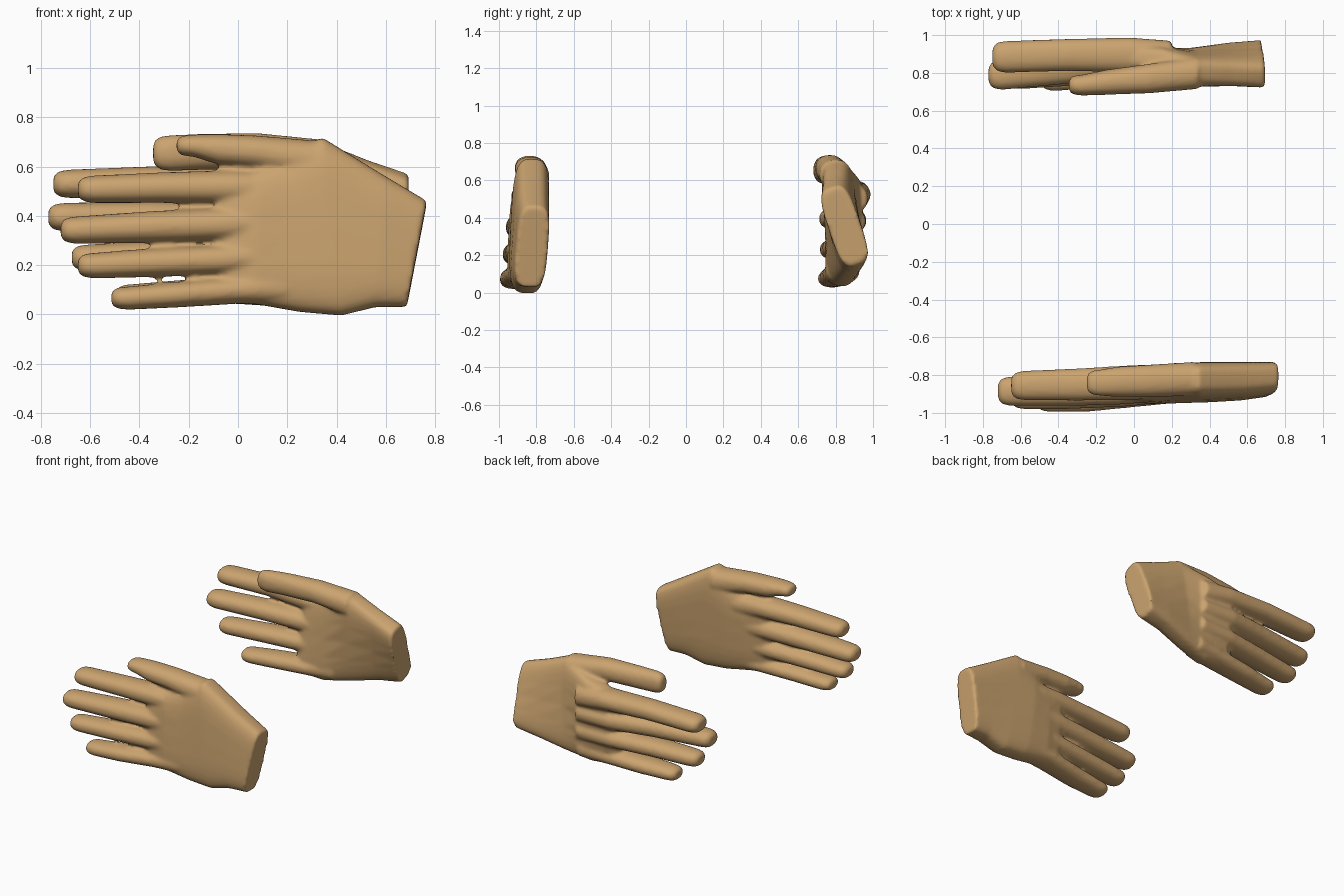
import bpy, bmesh, math
from mathutils import Vector

skin = bpy.data.materials.new("tan skin")
skin.diffuse_color = (0.60, 0.37, 0.16, 1)
SEG = 32


def spow(v, e):
    return math.copysign(abs(v) ** e, v)


def loft(bm, rings):
    """Closed shell through rings of points."""
    vs = [[bm.verts.new(p) for p in ring] for ring in rings]
    for a, b in zip(vs, vs[1:]):
        for i in range(SEG):
            j = (i + 1) % SEG
            bm.faces.new((a[i], a[j], b[j], b[i]))
    bm.faces.new(vs[0][::-1])
    bm.faces.new(vs[-1])


def palm_ring(lo, hi, thick):
    """Rounded slab section whose long axis runs from lo to hi."""
    lo, hi = Vector(lo), Vector(hi)
    mid, half = (lo + hi) / 2, (hi - lo) / 2
    side = Vector((0, half.z, -half.y)).normalized() * thick / 2
    out = []
    for k in range(SEG):
        a = 2 * math.pi * k / SEG
        out.append(mid + half * spow(math.sin(a), 0.55) + side * spow(math.cos(a), 0.55))
    return out


def finger(bm, pts):
    """Tapered oval tube along pts (x, y, z, ry, rz) with a blunt round tip."""
    x, y, z, ry, rz = pts[-1]
    body = pts[:-1] + [(x + 0.07, y, z, ry, rz), (x + 0.03, y, z, ry * 0.92, rz * 0.92),
                       (x + 0.008, y, z, ry * 0.72, rz * 0.72), (x, y, z, ry * 0.45, rz * 0.45)]
    rings = []
    for x, y, z, ry, rz in body:
        rings.append([(x, y + ry * spow(math.cos(a), 0.9), z + rz * spow(math.sin(a), 0.9))
                      for a in (2 * math.pi * k / SEG for k in range(SEG))])
    loft(bm, rings)


def hand(name, palm, fingers):
    bm = bmesh.new()
    loft(bm, [palm_ring(*s) for s in palm])
    for f in fingers:
        finger(bm, f)
    bmesh.ops.recalc_face_normals(bm, faces=bm.faces)
    me = bpy.data.meshes.new(name)
    bm.to_mesh(me)
    bm.free()
    me.materials.append(skin)
    ob = bpy.data.objects.new(name, me)
    bpy.context.collection.objects.link(ob)
    bpy.context.view_layer.objects.active = ob
    ob.select_set(True)
    # fuse palm and fingers, then soften the webs between them
    m = ob.modifiers.new("fuse", 'REMESH')
    m.mode = 'VOXEL'
    m.voxel_size = 0.012
    m.use_smooth_shade = True
    s = ob.modifiers.new("soften", 'SMOOTH')
    s.factor = 0.5
    s.iterations = 6
    for mod in ("fuse", "soften"):
        bpy.ops.object.modifier_apply(modifier=mod)
    bpy.ops.object.shade_smooth_by_angle(angle=math.radians(50))
    ob.select_set(False)


# front hand: upright slab palm, fingers drifting forward
hand("front_hand",
     [((0.685, -0.84, 0.03), (0.768, -0.805, 0.46), 0.17),
      ((0.56, -0.85, 0.03), (0.60, -0.815, 0.56), 0.19),
      ((0.42, -0.855, -0.005), (0.34, -0.82, 0.72), 0.20),
      ((0.25, -0.86, 0.01), (0.20, -0.825, 0.63), 0.20),
      ((0.08, -0.87, 0.04), (0.08, -0.84, 0.585), 0.19),
      ((-0.03, -0.88, 0.05), (-0.03, -0.84, 0.565), 0.15),
      ((-0.09, -0.88, 0.09), (-0.09, -0.85, 0.53), 0.09)],
     [[(0.32, -0.82, 0.62, 0.09, 0.085), (0.08, -0.83, 0.66, 0.085, 0.066),
       (-0.08, -0.835, 0.67, 0.08, 0.062), (-0.25, -0.84, 0.685, 0.07, 0.045)],
      [(0.2, -0.83, 0.50, 0.09, 0.08), (-0.02, -0.84, 0.517, 0.092, 0.068),
       (-0.3, -0.85, 0.515, 0.085, 0.062), (-0.65, -0.855, 0.508, 0.078, 0.056)],
      [(0.2, -0.84, 0.37, 0.09, 0.07), (-0.05, -0.86, 0.365, 0.095, 0.068),
       (-0.35, -0.875, 0.355, 0.088, 0.064), (-0.72, -0.885, 0.342, 0.078, 0.056)],
      [(0.2, -0.85, 0.24, 0.09, 0.07), (-0.05, -0.875, 0.222, 0.092, 0.062),
       (-0.35, -0.895, 0.21, 0.085, 0.058), (-0.65, -0.905, 0.198, 0.076, 0.052)],
      [(0.2, -0.86, 0.11, 0.09, 0.07), (0.0, -0.88, 0.098, 0.09, 0.055),
       (-0.25, -0.91, 0.08, 0.085, 0.052), (-0.515, -0.92, 0.066, 0.076, 0.047)]])

# back hand: twisted wrist, cupped palm, thumb pushed forward
hand("back_hand",
     [((0.67, 0.92, 0.15), (0.695, 0.775, 0.56), 0.17),
      ((0.50, 0.90, 0.12), (0.52, 0.79, 0.625), 0.17),
      ((0.30, 0.86, 0.07), (0.34, 0.80, 0.70), 0.18),
      ((0.12, 0.82, 0.035), (0.14, 0.87, 0.63), 0.18),
      ((-0.03, 0.81, 0.045), (-0.03, 0.89, 0.585), 0.15),
      ((-0.09, 0.81, 0.09), (-0.09, 0.89, 0.54), 0.09)],
     [[(0.34, 0.80, 0.63, 0.085, 0.08), (0.08, 0.77, 0.663, 0.078, 0.073),
       (-0.15, 0.75, 0.66, 0.066, 0.073), (-0.345, 0.735, 0.655, 0.055, 0.073)],
      [(0.2, 0.88, 0.50, 0.09, 0.08), (-0.02, 0.895, 0.525, 0.092, 0.068),
       (-0.35, 0.895, 0.538, 0.085, 0.063), (-0.75, 0.885, 0.53, 0.084, 0.058)],
      [(0.2, 0.87, 0.38, 0.09, 0.07), (-0.05, 0.87, 0.385, 0.095, 0.068),
       (-0.35, 0.83, 0.395, 0.088, 0.064), (-0.77, 0.79, 0.395, 0.08, 0.058)],
      [(0.2, 0.86, 0.25, 0.09, 0.07), (-0.05, 0.85, 0.245, 0.092, 0.062),
       (-0.35, 0.815, 0.24, 0.085, 0.058), (-0.675, 0.79, 0.23, 0.076, 0.054)],
      [(0.2, 0.84, 0.12, 0.09, 0.07), (0.0, 0.82, 0.10, 0.09, 0.056),
       (-0.25, 0.80, 0.085, 0.085, 0.053), (-0.495, 0.78, 0.075, 0.076, 0.048)]])
